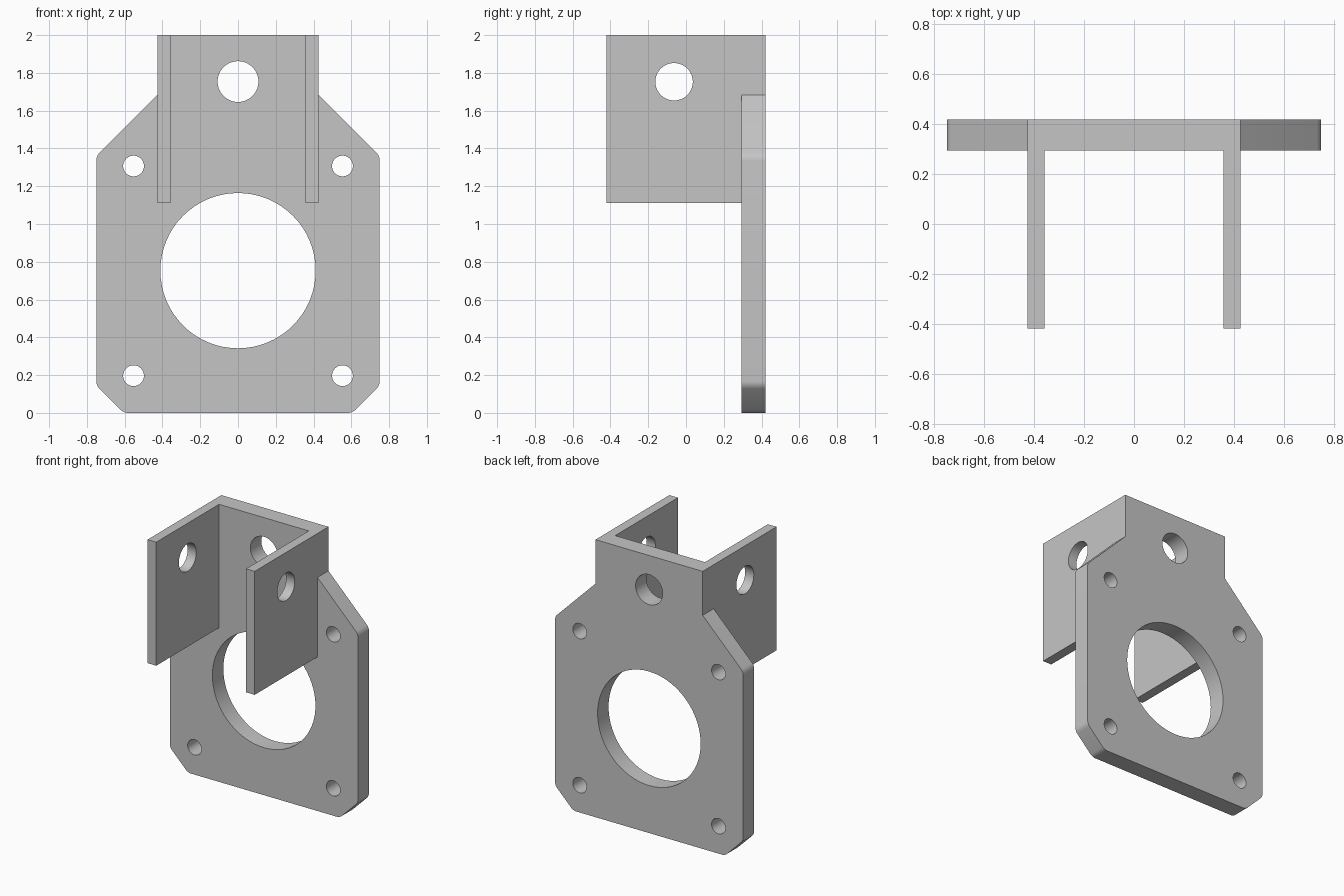
import bpy
import bmesh
import math
from mathutils import Matrix, Vector

cube = bpy.data.objects.get("Cube")
if cube:
    bpy.data.objects.remove(cube, do_unlink=True)

# One plain grey metal
GREY = (0.56, 0.56, 0.56, 1.0)
metal = bpy.data.materials.new("grey_metal")
metal.use_nodes = True
metal.diffuse_color = GREY
metal.node_tree.nodes["Principled BSDF"].inputs["Base Color"].default_value = GREY


def add_object(name, bm):
    bmesh.ops.recalc_face_normals(bm, faces=bm.faces[:])
    mesh = bpy.data.meshes.new(name)
    bm.to_mesh(mesh)
    bm.free()
    mesh.materials.append(metal)
    obj = bpy.data.objects.new(name, mesh)
    bpy.context.collection.objects.link(obj)
    return obj


def drill(obj, holes, axis):
    """Cut round holes, given as (centre, radius), along an axis."""
    bm = bmesh.new()
    turn = Vector((0, 0, 1)).rotation_difference(Vector(axis)).to_matrix().to_4x4()
    for centre, radius in holes:
        bmesh.ops.create_cone(bm, cap_ends=True, segments=64, radius1=radius,
                              radius2=radius, depth=0.4,
                              matrix=Matrix.Translation(centre) @ turn)
    cutter = add_object("hole_cutter", bm)
    cutter.hide_render = True
    cut = obj.modifiers.new("holes", 'BOOLEAN')
    cut.operation = 'DIFFERENCE'
    cut.solver = 'EXACT'
    cut.object = cutter
    bpy.ops.object.select_all(action='DESELECT')
    bpy.context.view_layer.objects.active = obj
    obj.select_set(True)
    bpy.ops.object.modifier_apply(modifier=cut.name)
    bpy.data.objects.remove(cutter, do_unlink=True)
    bpy.ops.object.shade_smooth_by_angle(angle=math.radians(30))


FRONT, BACK = 0.295, 0.42      # plate faces
TAB, WIDE, TOP = 0.427, 0.75, 2.0

# Mounting plate: mirrored outline with chamfered corners and a top tab
half = [(0.605, 0), (WIDE, 0.145), (WIDE, 1.36), (TAB, 1.683), (TAB, TOP)]
outline = half + [(-x, z) for x, z in reversed(half)]
bm = bmesh.new()
face = bm.faces.new([bm.verts.new((x, FRONT, z)) for x, z in outline])
extruded = bmesh.ops.extrude_face_region(bm, geom=[face])
bmesh.ops.translate(bm, vec=(0, BACK - FRONT, 0),
                    verts=[v for v in extruded["geom"] if isinstance(v, bmesh.types.BMVert)])

# Softly rounded outer corners, leaving the tab sharp
corners = [e for e in bm.edges
           if abs(e.verts[0].co.y - e.verts[1].co.y) > 0.1 and e.verts[0].co.z < 1.5]
bmesh.ops.bevel(bm, geom=corners, offset=0.022, segments=5, profile=0.5, affect='EDGES')
plate = add_object("mounting_plate", bm)

# Shaft opening, tab hole and four bolt holes
mid = (FRONT + BACK) / 2
holes = [((0, mid, 0.753), 0.411), ((0, mid, 1.754), 0.108)]
holes += [((x, mid, z), 0.055) for x in (-0.553, 0.553) for z in (0.197, 1.307)]
drill(plate, holes, (0, 1, 0))

# Pair of side flanges reaching forward, each with a pin hole
INNER, LOW, REACH = 0.358, 1.11, -0.42
for side, name in ((1, "left_flange"), (-1, "right_flange")):
    bm = bmesh.new()
    centre = Vector((side * (INNER + TAB) / 2, (REACH + FRONT) / 2, (LOW + TOP) / 2))
    size = (TAB - INNER, FRONT - REACH, TOP - LOW)
    bmesh.ops.create_cube(bm, size=1,
                          matrix=Matrix.Translation(centre) @ Matrix.Diagonal((*size, 1)))
    flange = add_object(name, bm)
    drill(flange, [((centre.x, -0.063, 1.753), 0.099)], (1, 0, 0))
